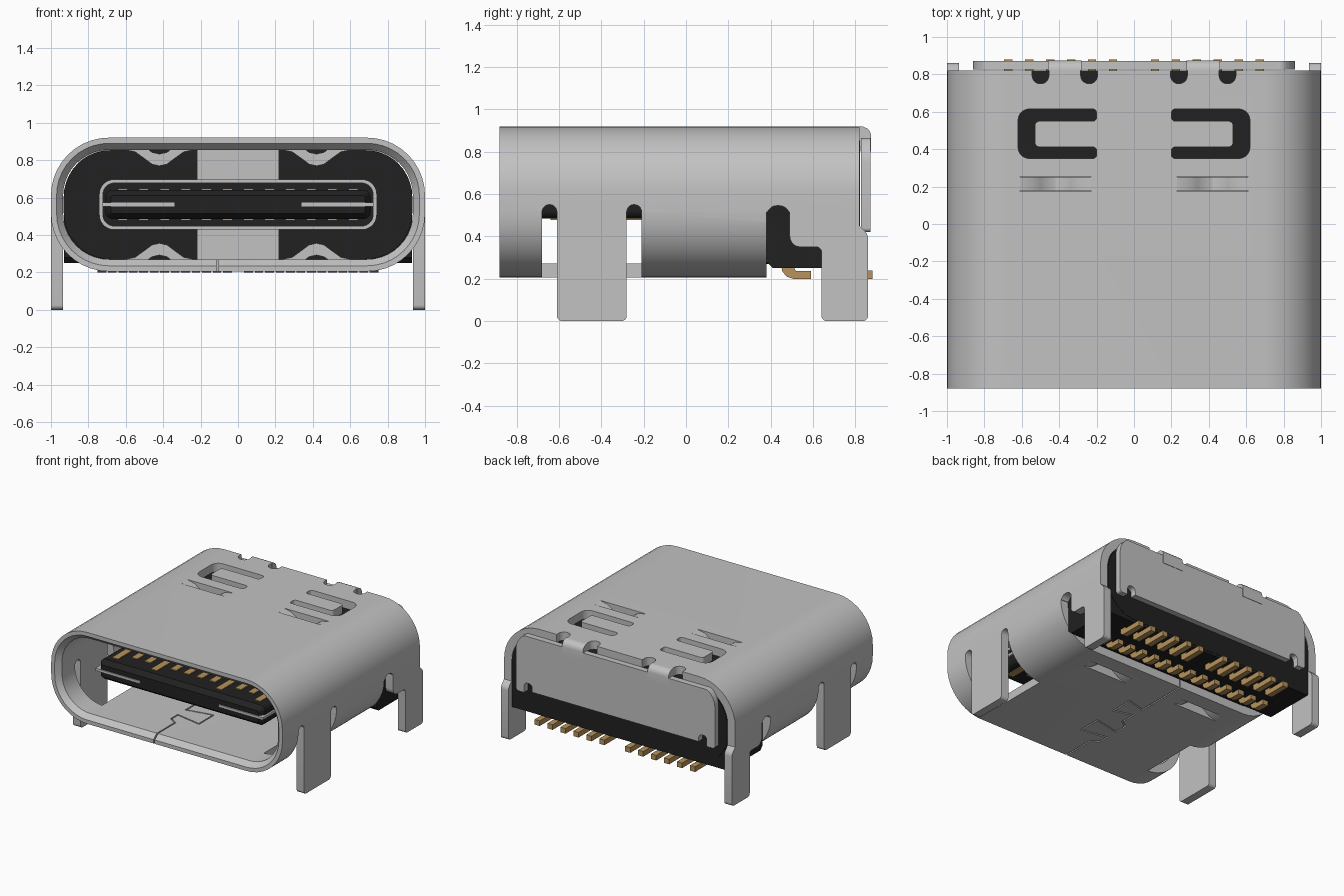
import bpy, bmesh, math

if "Cube" in bpy.data.objects:
    bpy.data.objects.remove(bpy.data.objects["Cube"])


def material(name, rgb):
    m = bpy.data.materials.new(name)
    m.diffuse_color = (*rgb, 1)
    m.use_nodes = True
    m.node_tree.nodes["Principled BSDF"].inputs["Base Color"].default_value = m.diffuse_color
    return m


METAL = material("shell metal", (0.54, 0.54, 0.54))
BLACK = material("black plastic", (0.015, 0.015, 0.015))
GOLD = material("gold contact", (0.47, 0.29, 0.105))


def finish(name, bm, mat):
    bmesh.ops.recalc_face_normals(bm, faces=bm.faces)
    me = bpy.data.meshes.new(name)
    bm.to_mesh(me)
    bm.free()
    ob = bpy.data.objects.new(name, me)
    bpy.context.collection.objects.link(ob)
    if mat:
        me.materials.append(mat)
    return ob


def prism(name, pts, axis, a, b, mat=None):
    """Polygon extruded along an axis: x uses (y,z), y uses (x,z), z uses (x,y)."""
    place = {'x': lambda p, d: (d, p[0], p[1]), 'y': lambda p, d: (p[0], d, p[1]),
             'z': lambda p, d: (p[0], p[1], d)}[axis]
    bm = bmesh.new()
    lo, hi = ([bm.verts.new(place(p, d)) for p in pts] for d in (a, b))
    n = len(pts)
    bm.faces.new(lo)
    bm.faces.new(hi)
    for i in range(n):
        j = (i + 1) % n
        bm.faces.new((lo[i], lo[j], hi[j], hi[i]))
    return finish(name, bm, mat)


def box(name, x0, x1, y0, y1, z0, z1, mat=None):
    return prism(name, [(x0, y0), (x1, y0), (x1, y1), (x0, y1)], 'z', z0, z1, mat)


def fillet(pts, steps=5):
    """Round the corners of (u, v, radius) points."""
    out = []
    for i, (u, v, r) in enumerate(pts):
        if not r:
            out.append((u, v))
            continue
        ends = []
        for q in (pts[i - 1], pts[(i + 1) % len(pts)]):
            d = math.hypot(q[0] - u, q[1] - v)
            ends.append((u + (q[0] - u) * r / d, v + (q[1] - v) * r / d))
        (a, b), (c, e) = ends
        for k in range(steps + 1):
            t = k / steps
            w = (1 - t) ** 2, 1.17 * t * (1 - t), t * t   # rational arc
            s = sum(w) + 0.244 * t * (1 - t)
            w1 = s - w[0] - w[2]
            out.append(((w[0] * a + w1 * u + w[2] * c) / s, (w[0] * b + w1 * v + w[2] * e) / s))
    return out


def round_rect(hx, z0, z1, r, inset=0, n=10):
    hx, z0, z1, r = hx - inset, z0 + inset, z1 - inset, max(r - inset, 0.005)
    pts = []
    for cx, cz, a0 in ((hx - r, z1 - r, 0), (r - hx, z1 - r, 90), (r - hx, z0 + r, 180), (hx - r, z0 + r, 270)):
        for k in range(n + 1):
            a = math.radians(a0 + 90 * k / n)
            pts.append((cx + r * math.cos(a), cz + r * math.sin(a)))
    return pts


def loft(name, rect, rings, mat, tube=False):
    """Rounded rectangle swept through (y, inset) rings; a tube closes on itself."""
    bm = bmesh.new()
    loops = [[bm.verts.new((x, y, z)) for x, z in round_rect(*rect, inset)] for y, inset in rings]
    n = len(loops[0])
    pairs = list(zip(loops, loops[1:])) + ([(loops[-1], loops[0])] if tube else [])
    for a, b in pairs:
        for i in range(n):
            j = (i + 1) % n
            bm.faces.new((a[i], a[j], b[j], b[i]))
    if not tube:
        bm.faces.new(loops[0])
        bm.faces.new(loops[-1])
    return finish(name, bm, mat)


def cut(ob, cutter):
    mod = ob.modifiers.new("cut", 'BOOLEAN')
    mod.operation, mod.solver, mod.object = 'DIFFERENCE', 'EXACT', cutter
    bpy.context.view_layer.objects.active = ob
    bpy.ops.object.modifier_apply(modifier=mod.name)
    bpy.data.objects.remove(cutter)


# Outer shell tube with a chamfered mouth
shell = loft("outer_shell", (1.0, 0.205, 0.92, 0.31),
             [(-0.88, 0), (-0.88, 0.03), (-0.84, 0.065), (0.82, 0.065), (0.82, 0)], METAL, tube=True)

# Rear underside opening, side slots and top openings
cut(shell, box("cutter", -1.2, 1.2, 0.38, 1.0, 0.0, 0.515))
for s in (-1, 1):
    leg_gap = [(-0.68, 0.1, 0), (-0.68, 0.55, 0.034), (-0.61, 0.55, 0.034), (-0.61, 0.515, 0),
               (-0.28, 0.515, 0), (-0.28, 0.55, 0.034), (-0.21, 0.55, 0.034), (-0.21, 0.1, 0)]
    cut(shell, prism("cutter", fillet(leg_gap), 'x', s * 0.7, s * 1.2))
    rear_gap = [(0.38, 0.45, 0), (0.38, 0.545, 0.05), (0.49, 0.545, 0.05), (0.49, 0.45, 0)]
    cut(shell, prism("cutter", fillet(rear_gap), 'x', s * 0.85, s * 1.2))
    u_slot = [(0.2, 0.35, 0.02), (0.62, 0.35, 0.06), (0.62, 0.615, 0.06), (0.2, 0.615, 0.02),
              (0.2, 0.55, 0.02), (0.53, 0.55, 0.025), (0.53, 0.412, 0.025), (0.2, 0.412, 0.02)]
    cut(shell, prism("cutter", fillet([(s * x, y, r) for x, y, r in u_slot]), 'z', 0.8, 1.0))
    for x in (0.24, 0.5):
        notch = [(x - 0.045, 0.9, 0), (x + 0.045, 0.9, 0), (x + 0.045, 0.75, 0.044), (x - 0.045, 0.75, 0.044)]
        cut(shell, prism("cutter", fillet([(s * u, v, r) for u, v, r in notch]), 'z', 0.8, 1.0))
    for z in (0.1, 0.8):
        cut(shell, box("cutter", s * 0.23, s * 0.61, 0.175, 0.255, z, z + 0.2))

# Interlocking seam in the underside
seam = [(-0.11, -0.9), (-0.11, -0.62), (-0.17, -0.58), (-0.17, -0.5), (0.04, -0.54), (0.04, -0.36), (-0.17, -0.4),
        (-0.17, -0.3), (-0.11, -0.26), (-0.11, -0.14), (0.04, -0.18), (0.04, 0.0), (-0.11, -0.04), (-0.11, 0.4)]
for (x0, y0), (x1, y1) in zip(seam, seam[1:]):
    d = math.hypot(x1 - x0, y1 - y0)
    u, v = (x1 - x0) / d * 0.005, (y1 - y0) / d * 0.005
    cut(shell, prism("cutter", [(x0 - u - v, y0 - v + u), (x1 + u - v, y1 + v + u),
                                (x1 + u + v, y1 + v - u), (x0 - u + v, y0 - v - u)], 'z', 0.1, 0.3))

for s in (-1, 1):
    side = "left" if s < 0 else "right"
    # Legs continue the side walls down to the board
    front = [(-0.61, 0.515, 0), (-0.61, 0, 0.025), (-0.28, 0, 0.025), (-0.28, 0.515, 0)]
    prism(side + "_front_leg", fillet(front), 'x', s * 0.935, s, METAL)
    rear = [(0.49, 0.515, 0), (0.49, 0.35, 0.05), (0.64, 0.35, 0.025), (0.64, 0, 0.025), (0.86, 0, 0.025),
            (0.86, 0.41, 0.02), (0.82, 0.45, 0), (0.82, 0.515, 0)]
    prism(side + "_rear_leg", fillet(rear), 'x', s * 0.935, s, METAL)
    # Arched contact springs pressed inwards from top and bottom
    arch = [(0.23, 0.92), (0.29, 0.908), (0.34, 0.872), (0.38, 0.842), (0.42, 0.833),
            (0.46, 0.842), (0.50, 0.872), (0.55, 0.908), (0.61, 0.92)]
    arch += [(x, z - 0.064) for x, z in reversed(arch)]
    prism(side + "_top_spring", [(s * x, z) for x, z in arch], 'y', 0.18, 0.25, METAL)
    prism(side + "_bottom_spring", [(s * x, 1.125 - z) for x, z in arch], 'y', 0.18, 0.25, METAL)
    # Straps folding over to hold the back plate
    strap = [(0.82, 0.92, 0), (0.875, 0.92, 0.05), (0.875, 0.8, 0), (0.825, 0.8, 0), (0.82, 0.86, 0)]
    prism(side + "_back_strap", fillet(strap), 'x', s * 0.28, s * 0.46, METAL)
    # Latch plate showing at the tongue edge
    box(side + "_latch_plate", s * 0.34, s * 0.725, -0.728, -0.1, 0.553, 0.573, METAL)

# Back plate with two notches in its lower edge
half = [(0.86, 0.8, 0.05), (0.86, 0.42, 0.02), (0.79, 0.42, 0), (0.79, 0.5, 0.03), (0.72, 0.5, 0.03), (0.72, 0.44, 0)]
outline = [(0.8, 0.865, 0.02)] + half + [(-x, z, r) for x, z, r in reversed(half)] + [(-0.8, 0.865, 0.02)]
prism("back_plate", fillet(outline), 'y', 0.826, 0.872, METAL)

# Plastic housing, its foot and the shield plates on its front
loft("housing", (0.932, 0.27, 0.853, 0.25), [(0.3, 0.0), (0.822, 0)], BLACK)
foot = [(0.381, 0.56), (0.381, 0.28), (0.41, 0.25), (0.82, 0.25), (0.82, 0.56)]
prism("housing_foot", foot, 'x', -0.93, 0.93, BLACK)
box("upper_shield_plate", -0.22, 0.22, 0.285, 0.31, 0.68, 0.856, METAL)
box("lower_shield_plate", -0.22, 0.22, 0.285, 0.31, 0.269, 0.44, METAL)

# Tongue with its stepped base and metal collar
loft("tongue", (0.71, 0.485, 0.64, 0.04), [(-0.72, 0.03), (-0.68, 0), (0.05, 0)], BLACK)
loft("tongue_base", (0.722, 0.448, 0.677, 0.06), [(0.01, 0), (0.31, 0)], BLACK)
loft("tongue_collar", (0.742, 0.428, 0.697, 0.08),
     [(0.0, 0), (0.0, 0.02), (0.31, 0.02), (0.31, 0)], METAL, tube=True)

# Contacts on both faces of the tongue
for i in range(12):
    x = (i - 5.5) * 0.112
    y = -0.64 if i in (0, 3, 8, 11) else -0.56
    box("upper_contact", x - 0.026, x + 0.026, y, 0.02, 0.63, 0.647, GOLD)
    box("lower_contact", x - 0.026, x + 0.026, y, 0.02, 0.478, 0.495, GOLD)

# Solder tails: one front row and one rear row with a middle gap
front_tail = [(0.45, 0.26), (0.455, 0.235), (0.475, 0.21), (0.51, 0.198), (0.59, 0.198),
              (0.59, 0.236), (0.52, 0.236), (0.505, 0.26)]
rear_tail = [(0.68, 0.27), (0.68, 0.215), (0.70, 0.198), (0.88, 0.198), (0.88, 0.238), (0.73, 0.238), (0.73, 0.27)]
for i in range(14):
    x = (i - 6.5) * 0.112
    prism("front_solder_tail", front_tail, 'x', x - 0.024, x + 0.024, GOLD)
for i in range(1, 7):
    for s in (-1, 1):
        x = s * i * 0.112
        prism("rear_solder_tail", rear_tail, 'x', x - 0.022, x + 0.022, GOLD)

# Smooth curved walls, keep edges crisp
bpy.ops.object.select_all(action='SELECT')
bpy.context.view_layer.objects.active = shell
bpy.ops.object.shade_smooth_by_angle(angle=math.radians(25))
